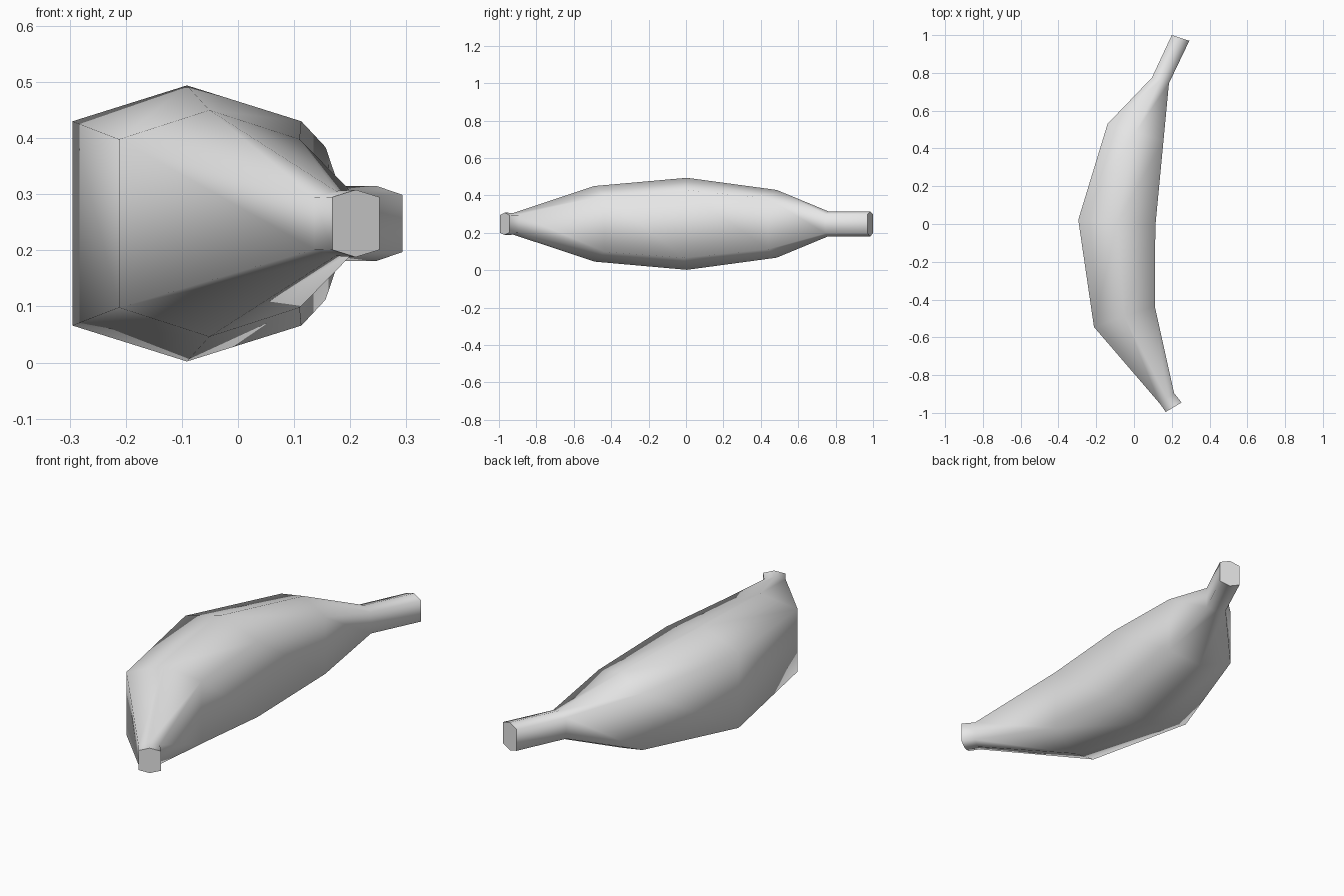
import bpy, bmesh
from mathutils import Vector

cube = bpy.data.objects.get("Cube")
if cube:
    bpy.data.objects.remove(cube)

MID_Z = 0.248

# Sections from tip to stem: outer (x, y), inner (x, y), ridge half height, side half height
SECTIONS = [
    ((0.168, -0.995), (0.252, -0.945), 0.060, 0.047),
    ((0.136, -0.950), (0.212, -0.895), 0.058, 0.046),
    ((-0.212, -0.545), (0.110, -0.435), 0.202, 0.150),
    ((-0.295, 0.022), (0.113, -0.012), 0.246, 0.182),
    ((-0.140, 0.530), (0.156, 0.440), 0.181, 0.136),
    ((0.095, 0.775), (0.185, 0.745), 0.067, 0.051),
    ((0.200, 1.000), (0.293, 0.970), 0.067, 0.051),
]

# Plain grey skin
skin = bpy.data.materials.new("light grey skin")
skin.use_nodes = True
grey = (0.8, 0.8, 0.8, 1)
skin.diffuse_color = grey
skin.node_tree.nodes["Principled BSDF"].inputs["Base Color"].default_value = grey


def hex_ring(bm, outer, inner, ridge, side):
    """Six-sided section with ridges above and below and upright sides."""
    a, b = Vector((*outer, MID_Z)), Vector((*inner, MID_Z))
    mid, up = (a + b) / 2, Vector((0, 0, 1))
    points = [mid + up * ridge, b + up * side, b - up * side,
              mid - up * ridge, a - up * side, a + up * side]
    return [bm.verts.new(p) for p in points]


# Curved body lofted through the sections
bm = bmesh.new()
rings = [hex_ring(bm, *s) for s in SECTIONS]
for r, s in zip(rings, rings[1:]):
    for i in range(6):
        j = (i + 1) % 6
        bm.faces.new((r[i], r[j], s[j], s[i])).smooth = True

# Flat cut ends with crisp rims
for ring in (rings[0], rings[-1]):
    cap = bm.faces.new(ring)
    for edge in cap.edges:
        edge.smooth = False
bmesh.ops.recalc_face_normals(bm, faces=bm.faces)

mesh = bpy.data.meshes.new("banana")
bm.to_mesh(mesh)
bm.free()
mesh.materials.append(skin)
banana = bpy.data.objects.new("banana", mesh)
bpy.context.collection.objects.link(banana)
